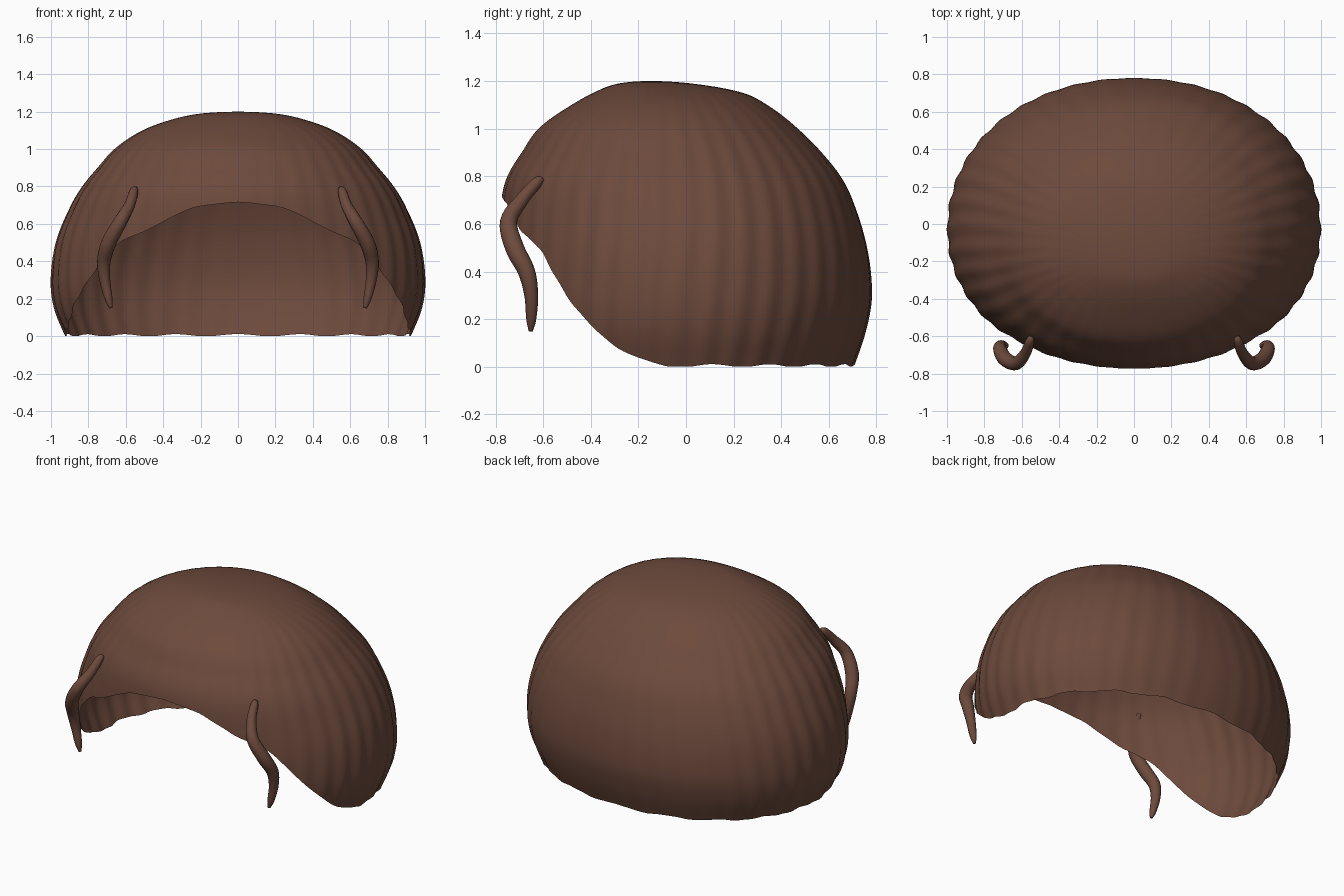
import bpy, bmesh, math
from mathutils import Vector

if "Cube" in bpy.data.objects:
    bpy.data.objects.remove(bpy.data.objects["Cube"])

brown = bpy.data.materials.new("dark brown hair")
brown.diffuse_color = (0.152, 0.068, 0.045, 1)
brown.use_nodes = True
brown.node_tree.nodes["Principled BSDF"].inputs["Base Color"].default_value = brown.diffuse_color

# Height, half width, front depth, back depth of the cap
PROFILE = [
    (1.20, 0.00, -.15, -.15), (1.19, 0.20, -.28, 0.02), (1.15, 0.38, -.39, 0.24),
    (1.10, 0.51, -.48, 0.34), (1.00, 0.66, -.62, 0.47), (0.90, 0.75, -.69, 0.57),
    (0.80, 0.83, -.75, 0.65), (0.70, 0.89, -.775, 0.70), (0.50, 0.97, -.785, 0.76),
    (0.30, 0.997, -.785, 0.78), (0.15, 0.98, -.77, 0.755), (0.00, 0.92, -.72, 0.705)]
# Angle from the front in degrees, height of the hairline
RIM = [(0, .71), (12, .70), (21, .635), (39, .50), (46, .41), (59, .20),
       (72, .07), (83, .01), (100, .005), (180, .005)]


def phi_of(z):
    return math.acos(max(-1, min(1, (z - .3) / .9)))


def lookup(table, t):
    """Smooth interpolation of table rows (key first) with limited tangents."""
    n = len(table)
    i = 0
    while i < n - 2 and t > table[i + 1][0]:
        i += 1
    a, b = table[i], table[i + 1]
    p, q = table[max(i - 1, 0)], table[min(i + 2, n - 1)]
    h = b[0] - a[0]
    u = max(0, min(1, (t - a[0]) / h))
    out = []
    for k in range(1, len(a)):
        ma = (b[k] - p[k]) / (b[0] - p[0]) * h
        mb = (q[k] - a[k]) / (q[0] - a[0]) * h
        out.append((2*u**3 - 3*u*u + 1) * a[k] + (u**3 - 2*u*u + u) * ma
                   + (3*u*u - 2*u**3) * b[k] + (u**3 - u*u) * mb)
    return out


SECTIONS = [(phi_of(z), w, f, b) for z, w, f, b in PROFILE]


def cap_point(theta, phi):
    w, f, b = lookup(SECTIONS, phi)
    z = .3 + .9 * math.cos(phi)
    mid = -.15 + .12 * min(1, phi / 1.2)
    s, c = math.sin(theta), math.cos(theta)
    n = 2 / 2.1
    ex = math.copysign(abs(s) ** n, s)
    ey = abs(c) ** n
    # Combed strand grooves, strongest on the sides
    grow = min(1, phi / .9) * (.3 + .7 * abs(s))
    k = 1 + .005 * grow * math.cos(40 * abs(theta) + 4 * phi)
    y = mid + ey * k * ((f - mid) if c > 0 else (b - mid))
    return Vector((w * ex * k, y, z))


# Hair cap: open shell from the crown to the hairline
COLS, ROWS = 240, 56
bm = bmesh.new()
crown = bm.verts.new((0, -.15, 1.2))
columns = []
for i in range(COLS):
    theta = -math.pi + 2 * math.pi * i / COLS
    deg = abs(math.degrees(theta))
    edge = lookup(RIM, deg)[0] + .006 * math.cos(math.radians(deg) * 18)
    end = phi_of(max(0, edge))
    columns.append([bm.verts.new(cap_point(theta, end * j / ROWS))
                    for j in range(1, ROWS + 1)])
for i in range(COLS):
    a, b = columns[i], columns[(i + 1) % COLS]
    bm.faces.new((crown, a[0], b[0]))
    for j in range(ROWS - 1):
        bm.faces.new((a[j], a[j + 1], b[j + 1], b[j]))
bmesh.ops.recalc_face_normals(bm, faces=bm.faces)
if sum(f.normal.z for f in bm.faces) < 0:
    bmesh.ops.reverse_faces(bm, faces=bm.faces)
for f in bm.faces:
    f.smooth = True
mesh = bpy.data.meshes.new("hair_cap")
bm.to_mesh(mesh)
bm.free()
mesh.materials.append(brown)
bpy.context.collection.objects.link(bpy.data.objects.new("hair_cap", mesh))

# Loose locks in front of the temples: x, y, z, radius
LOCK = [(.55, -.605, .79, .014), (.558, -.63, .77, .024), (.58, -.69, .70, .029),
        (.63, -.745, .61, .036), (.69, -.72, .50, .040), (.717, -.67, .40, .036),
        (.712, -.65, .30, .029), (.692, -.65, .20, .021), (.68, -.652, .15, .009)]


def tube_lock(name, side):
    keys = [(i, *row) for i, row in enumerate(LOCK)]
    steps, sides = 48, 16
    rows = [lookup(keys, (len(LOCK) - 1) * i / steps) for i in range(steps + 1)]
    pts = [Vector((side * r[0], r[1], r[2])) for r in rows]
    bm = bmesh.new()
    rings = []
    for i, p in enumerate(pts):
        d = (pts[min(i + 1, steps)] - pts[max(i - 1, 0)]).normalized()
        u = d.cross(Vector((0, 1, 0))).normalized()
        v = d.cross(u)
        rings.append([bm.verts.new(p + rows[i][3] * (u * math.cos(a) + v * math.sin(a)))
                      for a in (2 * math.pi * k / sides for k in range(sides))])
    for a, b in zip(rings, rings[1:]):
        for k in range(sides):
            m = (k + 1) % sides
            bm.faces.new((a[k], a[m], b[m], b[k]))
    bm.faces.new(rings[0])
    bm.faces.new(rings[-1])
    bmesh.ops.recalc_face_normals(bm, faces=bm.faces)
    for f in bm.faces:
        f.smooth = True
    mesh = bpy.data.meshes.new(name)
    bm.to_mesh(mesh)
    bm.free()
    mesh.materials.append(brown)
    bpy.context.collection.objects.link(bpy.data.objects.new(name, mesh))


tube_lock("right_lock", 1)
tube_lock("left_lock", -1)
